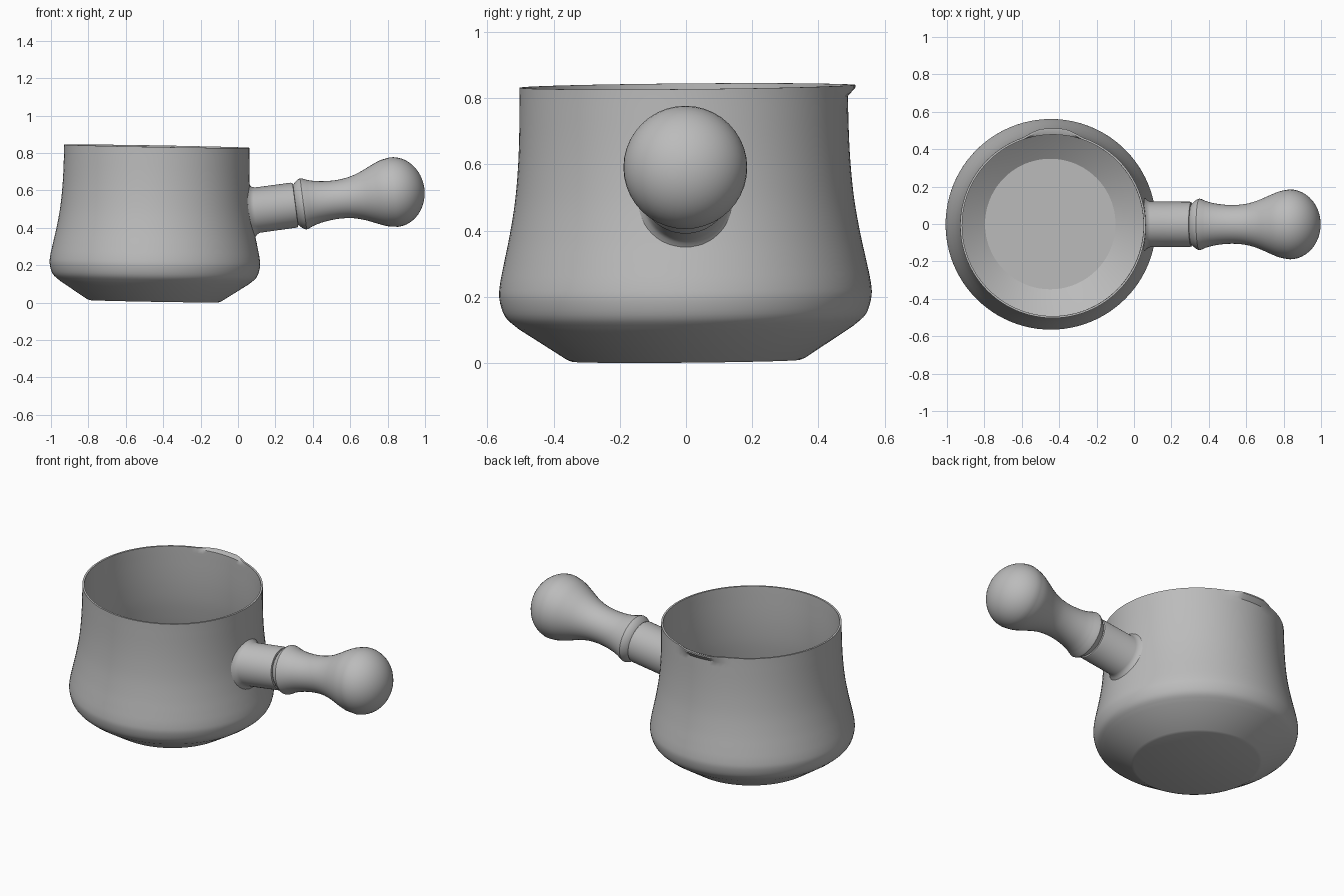
import bpy, math
from math import pi, sin, cos, radians
from mathutils import Matrix, Vector

cube = bpy.data.objects.get("Cube")
if cube:
    bpy.data.objects.remove(cube, do_unlink=True)

grey = bpy.data.materials.new("plain grey")
grey.use_nodes = True
grey.diffuse_color = (0.5, 0.5, 0.5, 1)
grey.node_tree.nodes["Principled BSDF"].inputs["Base Color"].default_value = (0.5, 0.5, 0.5, 1)


def lathe(name, profile, sides, matrix, edit=None, caps=True):
    """Spin (radius, height) points around local z, then place with matrix."""
    verts, faces = [], []
    for i, (r, h) in enumerate(profile):
        for k in range(sides):
            a = 2 * pi * k / sides
            p = Vector((r * cos(a), r * sin(a), h))
            verts.append(edit(i, a, p, matrix) if edit else matrix @ p)
    for i in range(len(profile) - 1):
        for k in range(sides):
            n = (k + 1) % sides
            faces.append((i * sides + k, i * sides + n, (i + 1) * sides + n, (i + 1) * sides + k))
    if caps:
        last = (len(profile) - 1) * sides
        faces.append(tuple(reversed(range(sides))))
        faces.append(tuple(range(last, last + sides)))
    mesh = bpy.data.meshes.new(name)
    mesh.from_pydata(verts, [], faces)
    mesh.materials.append(grey)
    obj = bpy.data.objects.new(name, mesh)
    bpy.context.collection.objects.link(obj)
    bpy.ops.object.select_all(action='DESELECT')
    obj.select_set(True)
    bpy.context.view_layer.objects.active = obj
    bpy.ops.object.shade_smooth_by_angle(angle=radians(32))
    return obj


def smooth(points, steps=4):
    """Catmull-Rom curve through the points."""
    pts = [Vector(p) for p in points]
    pts = [2 * pts[0] - pts[1]] + pts + [2 * pts[-1] - pts[-2]]
    out = []
    for a, b, c, d in zip(pts, pts[1:], pts[2:], pts[3:]):
        for s in range(steps):
            t = s / steps
            out.append(0.5 * (2 * b + (c - a) * t + (2 * a - 5 * b + 4 * c - d) * t**2
                              + (3 * b - a - 3 * c + d) * t**3))
    return [tuple(p) for p in out] + [tuple(points[-1])]


# Pot: thin wall with a bulging foot and a small pinched pouring lip at the back
RIM = 0.829
WALL = 0.011
outer = [(0.345, 0), (0.36, 0.006)] + smooth(
    [(0.505, 0.1), (0.545, 0.137), (0.562, 0.19), (0.56, 0.235), (0.547, 0.3), (0.53, 0.38),
     (0.513, 0.48), (0.503, 0.58), (0.498, 0.68), (0.496, 0.795)]) + [(0.496, RIM - 0.008), (0.496, RIM)]
inner = [(r - WALL, z + WALL * (z < 0.15)) for r, z in reversed(outer[1:])]
lip_rings = {len(outer) - 2, len(outer) - 1, len(outer)}


def pinch_lip(i, a, p, matrix):
    if i in lip_rings:
        push = 0.023 * max(0, min(1, 1.8 * (1 - abs(a - pi / 2) / 0.32)))
        p = p + Vector((cos(a), sin(a), 0)) * push
    return matrix @ p


pot_matrix = (Matrix.Translation((-0.448, 0, 0.007)) @ Matrix.Rotation(radians(1), 4, 'Y')
              @ Matrix.Rotation(radians(0.5), 4, 'X'))
lathe("pot", outer + inner, 96, pot_matrix, pinch_lip)

# Handle axis rises slightly away from the pot
axis = (Matrix.Translation((0.06, -0.002, 0.49)) @ Matrix.Rotation(radians(90 - 7.4), 4, 'Y'))


def hug_wall(i, a, p, matrix):
    """Seat the flared end of the sleeve on the curved pot wall."""
    q = matrix @ p
    if i < 3:
        wall = 0.53 - 0.12 * (q.z - 0.38)
        q.x = -0.437 + math.sqrt(wall**2 - q.y**2) + (-0.004, 0.006, 0.022)[i]
    return q


lathe("handle_sleeve", [(0.142, 0), (0.13, 0.01), (0.122, 0.03), (0.121, 0.24),
                        (0.118, 0.249), (0.1, 0.251)], 48, axis, hug_wall, caps=False)

# Grip: collar, narrow waist, round knob
collar = [(0.095, 0.246), (0.108, 0.25), (0.122, 0.264), (0.134, 0.28), (0.138, 0.292), (0.134, 0.306)]
waist = smooth([(0.125, 0.326), (0.113, 0.37), (0.105, 0.43), (0.104, 0.49), (0.111, 0.55),
                (0.129, 0.61), (0.155, 0.67), (0.177, 0.725), (0.187, 0.78)])
knob = [(0.187 * cos(t), 0.78 + 0.164 * sin(t)) for t in [pi / 2 * k / 12 for k in range(1, 12)]]
lathe("handle_grip", collar + waist + knob + [(0.004, 0.944)], 40, axis)
